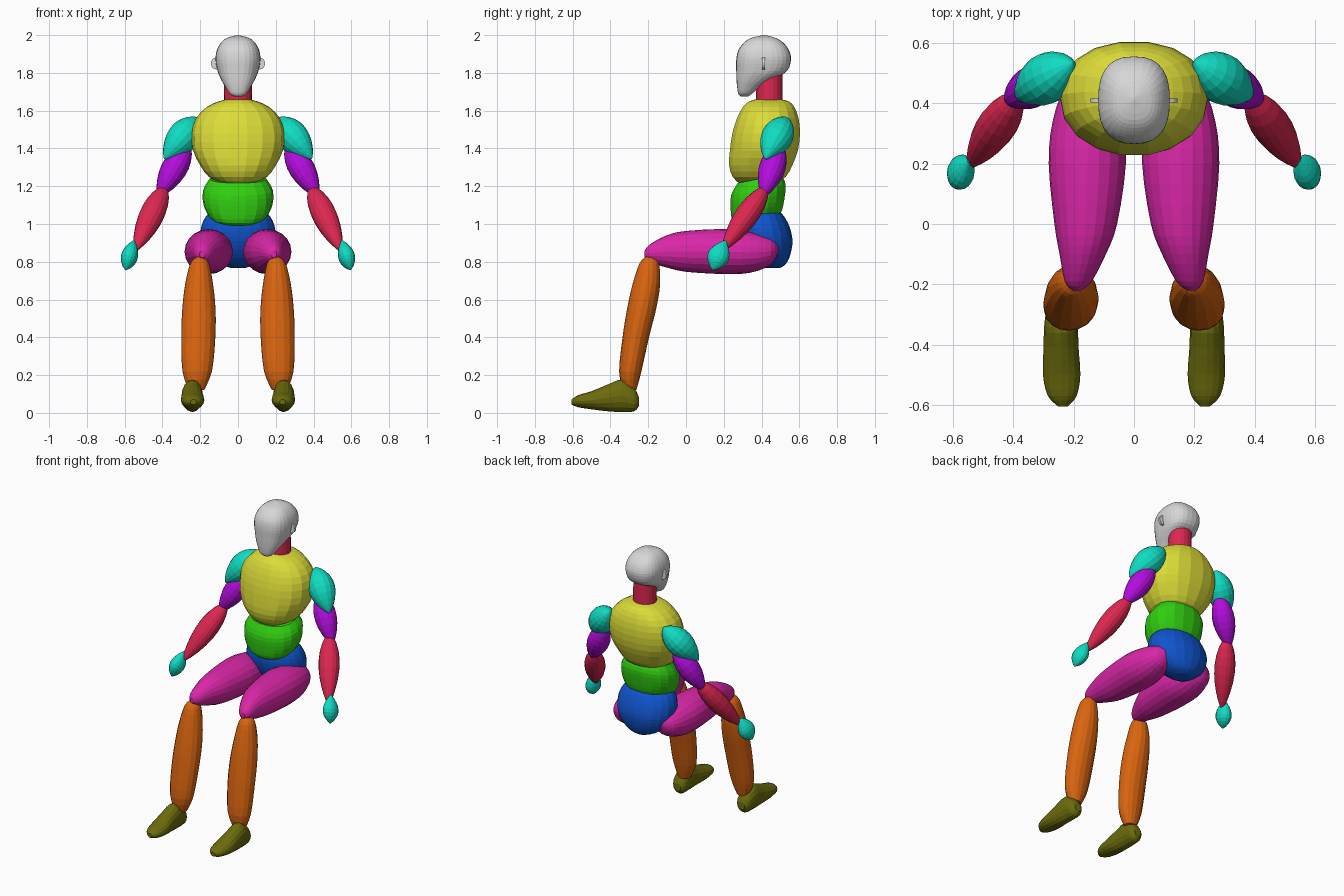
import bpy
import bmesh
import math
from mathutils import Vector

default_cube = bpy.data.objects.get("Cube")
if default_cube:
    bpy.data.objects.remove(default_cube, do_unlink=True)


def make_material(name, red, green, blue):
    material = bpy.data.materials.new(name)
    material.use_nodes = True
    colour = (red, green, blue, 1)
    material.diffuse_color = colour
    shader = next(n for n in material.node_tree.nodes if n.type == "BSDF_PRINCIPLED")
    shader.inputs["Base Color"].default_value = colour
    return material


grey = make_material("light grey", .68, .68, .68)
crimson = make_material("crimson", .72, .02, .08)
yellow = make_material("yellow", .72, .72, .04)
green = make_material("green", .03, .62, .005)
blue = make_material("blue", .005, .09, .62)
magenta = make_material("magenta", .7, .02, .39)
orange = make_material("orange", .7, .13, .005)
olive = make_material("olive", .15, .15, .004)
turquoise = make_material("turquoise", .005, .72, .54)
purple = make_material("purple", .45, .004, .72)


def add_object(name, bm, material):
    bmesh.ops.recalc_face_normals(bm, faces=bm.faces)
    mesh = bpy.data.meshes.new(name)
    bm.to_mesh(mesh)
    bm.free()
    mesh.materials.append(material)
    obj = bpy.data.objects.new(name, mesh)
    bpy.context.collection.objects.link(obj)
    return obj


def smooth_stations(stations, steps):
    """Catmull-Rom interpolation of (x, y, z, half width, half depth)."""
    points = [Vector(s) for s in stations]
    points = [points[0]] + points + [points[-1]]
    result = []
    for a, b, c, d in zip(points, points[1:], points[2:], points[3:]):
        for i in range(steps):
            t = i / steps
            result.append(b + (c - a) * t / 2
                          + (a - b * 2.5 + c * 2 - d / 2) * t ** 2
                          + (b * 3 - a - c * 3 + d) * t ** 3 / 2)
    return result + [points[-1]]


def loft(name, material, stations, axis, power=2, sides=20, steps=3):
    """Skin superellipse sections that stand square to the axis."""
    normal = Vector(axis).normalized()
    across = Vector((1, 0, 0))
    across = (across - normal * across.dot(normal)).normalized()
    deep = normal.cross(across)
    bm = bmesh.new()
    rings = []
    for station in smooth_stations(stations, steps):
        x, y, z, width, depth = station
        ring = []
        for i in range(sides):
            angle = math.tau * i / sides
            c, s = math.cos(angle), math.sin(angle)
            u = math.copysign(abs(c) ** (2 / power), c) * max(width, .003)
            v = math.copysign(abs(s) ** (2 / power), s) * max(depth, .003)
            ring.append(bm.verts.new(Vector((x, y, z)) + across * u + deep * v))
        rings.append(ring)
    for low, high in zip(rings, rings[1:]):
        for i in range(sides):
            j = (i + 1) % sides
            bm.faces.new((low[i], low[j], high[j], high[i]))
    bm.faces.new(rings[0])
    bm.faces.new(rings[-1])
    return add_object(name, bm, material)


def trunk(name, material, levels, axis=(0, 0, 1), **options):
    """Central part from levels of (z, front y, back y, half width)."""
    stations = [(0, (f + b) / 2, z, w, (b - f) / 2) for z, f, b, w in levels]
    return loft(name, material, stations, axis, **options)


def spindle(name, material, side, start, end, width, depth, bulge):
    """Muscle shape between two points, fattest at the bulge fraction."""
    start, end = (Vector((p[0] * side, p[1], p[2])) for p in (start, end))
    skew = math.log(.5) / math.log(bulge)
    stations = []
    count = 12
    for i in range(count + 1):
        t = (1 - math.cos(math.pi * i / count)) / 2
        swell = max(math.sin(math.pi * t ** skew), 0) ** .75
        stations.append((*start.lerp(end, t), width * swell, depth * swell))
    return loft(name, material, stations, end - start, sides=16, steps=1)


def limb(name, material, side, stations, axis, **options):
    mirrored = [(s[0] * side, *s[1:]) for s in stations]
    return loft(name, material, mirrored, axis, **options)


# Head and neck
trunk("head", grey, [
    (1.675, .29, .33, .02), (1.69, .277, .35, .045), (1.73, .27, .4, .07),
    (1.77, .267, .47, .092), (1.81, .266, .535, .108), (1.87, .266, .556, .119),
    (1.92, .277, .545, .112), (1.96, .307, .515, .09), (1.985, .345, .475, .058),
    (2, .41, .42, .003)], power=2.5, sides=28)
trunk("neck", crimson, [(1.6, .37, .51, .075), (1.8, .37, .51, .072)])

# Torso
trunk("chest", yellow, [
    (1.215, .28, .47, .09), (1.25, .245, .53, .155), (1.31, .226, .565, .2),
    (1.39, .23, .595, .238), (1.48, .243, .606, .245), (1.56, .268, .598, .222),
    (1.62, .3, .575, .165), (1.65, .335, .545, .1), (1.66, .37, .5, .06)],
    power=2.2, sides=18, steps=2)
trunk("abdomen", green, [
    (1, .29, .46, .09), (1.03, .245, .505, .145), (1.1, .232, .525, .182),
    (1.18, .234, .532, .184), (1.24, .27, .51, .15)],
    axis=(0, -.2, 1), power=2.3, sides=18)
trunk("pelvis", blue, [
    (.768, .4, .5, .04), (.79, .36, .53, .1), (.84, .31, .553, .165),
    (.91, .275, .564, .195), (.98, .265, .55, .196), (1.04, .28, .52, .17),
    (1.07, .31, .49, .13)], power=2.1)

for side, label in ((1, "left"), (-1, "right")):
    # Ear disc
    ear = bmesh.new()
    bmesh.ops.create_cone(ear, cap_ends=True, segments=20,
                          radius1=.032, radius2=.032, depth=.014)
    bmesh.ops.rotate(ear, verts=ear.verts, cent=(0, 0, 0),
                     matrix=Vector((0, 0, 1)).rotation_difference(Vector((0, 1, 0))).to_matrix())
    bmesh.ops.translate(ear, verts=ear.verts, vec=(side * .112, .41, 1.85))
    add_object(label + "_ear", ear, grey)

    # Arm
    spindle(label + "_shoulder", turquoise, side,
            (.205, .535, 1.56), (.39, .42, 1.345), .084, .084, .45)
    spindle(label + "_upper_arm", purple, side,
            (.26, .5, 1.43), (.425, .405, 1.14), .07, .07, .45)
    spindle(label + "_forearm", crimson, side,
            (.385, .43, 1.2), (.55, .185, .85), .066, .062, .42)
    spindle(label + "_hand", turquoise, side,
            (.55, .21, .915), (.595, .14, .757), .045, .058, .55)

    # Leg
    limb(label + "_thigh", magenta, side, [
        (.15, .49, .87, .015, .015), (.155, .45, .855, .075, .07),
        (.155, .34, .85, .115, .108), (.155, .2, .854, .128, .119),
        (.16, 0, .855, .104, .108), (.17, -.1, .855, .077, .086),
        (.185, -.19, .845, .045, .048), (.19, -.22, .84, .015, .018)], (0, -1, 0))
    limb(label + "_shin", orange, side, [
        (.2, -.19, .825, .02, .025), (.203, -.195, .79, .05, .052),
        (.206, -.21, .68, .074, .073), (.207, -.235, .55, .088, .077),
        (.21, -.266, .4, .09, .07), (.216, -.295, .22, .078, .059),
        (.22, -.298, .12, .04, .035)], (0, 0, 1), sides=16)
    limb(label + "_foot", olive, side, [
        (.24, -.25, .06, .025, .025), (.24, -.275, .07, .048, .062),
        (.242, -.34, .09, .056, .085), (.242, -.41, .08, .058, .072),
        (.24, -.5, .067, .062, .048), (.238, -.57, .062, .048, .032),
        (.236, -.605, .058, .016, .014)], (0, -1, 0), sides=16)
